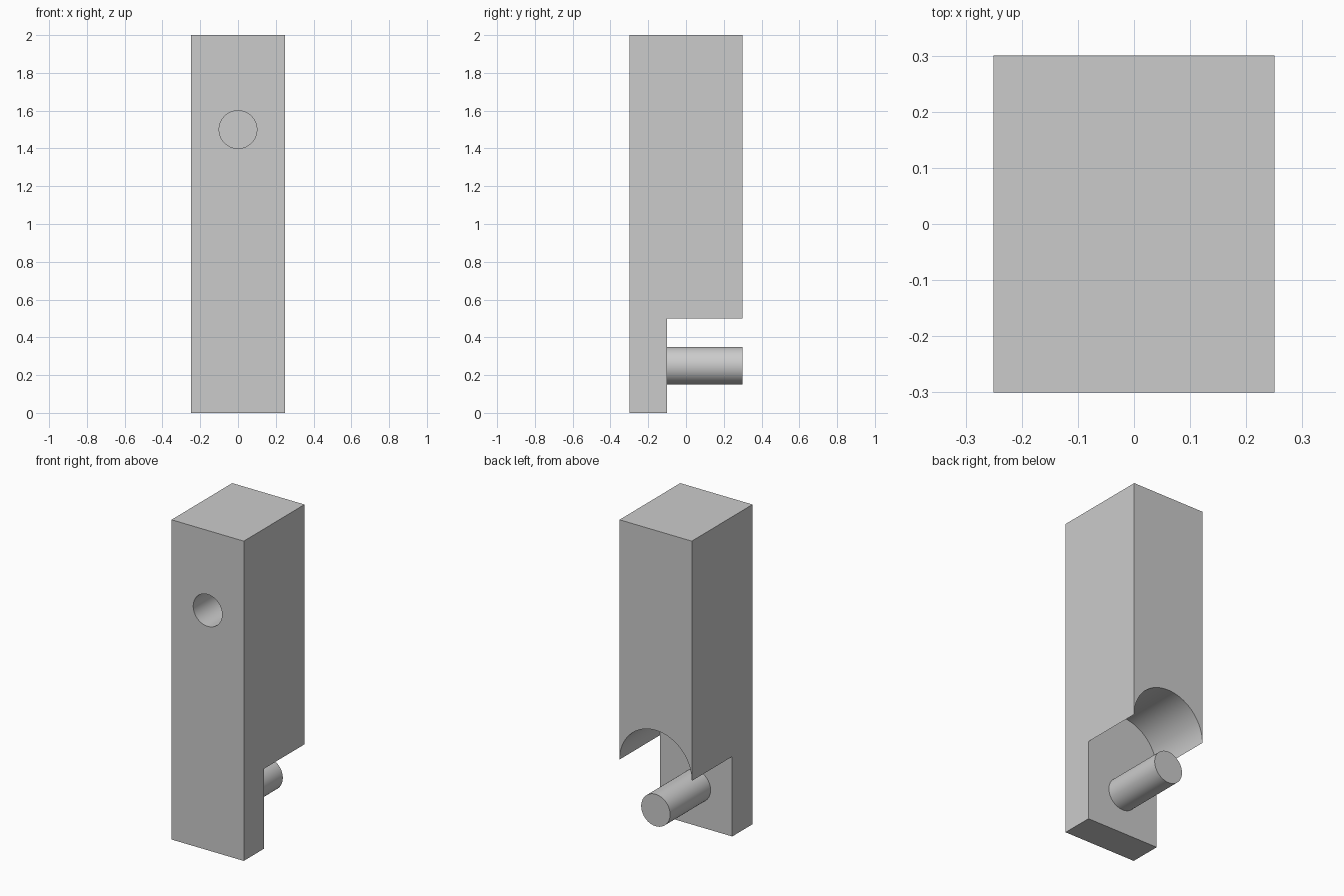
import bpy
import bmesh
import math
from mathutils import Vector

WIDTH, DEPTH, HEIGHT = 0.5, 0.6, 2.0
FRONT, BACK = -DEPTH / 2, DEPTH / 2
PEG_RADIUS, STEP_Y, ARCH_Z = 0.1, -0.1, 0.5

cube = bpy.data.objects.get("Cube")
if cube:
    bpy.data.objects.remove(cube, do_unlink=True)

grey = bpy.data.materials.new("plain grey")
grey.use_nodes = True
colour = (0.6, 0.6, 0.6, 1)
grey.diffuse_color = colour
grey.node_tree.nodes["Principled BSDF"].inputs["Base Color"].default_value = colour


def arc(radius, z, start, end, steps):
    """Points (x, z) along an arc centred on x = 0."""
    angles = [start + (end - start) * i / steps for i in range(steps + 1)]
    return [(radius * math.cos(a), z + radius * math.sin(a)) for a in angles]


def circle(radius, z):
    return arc(radius, z, 0, 2 * math.pi, 64)[:-1]


def extrude_profile(name, points, y0, y1):
    """Solid made by extruding an (x, z) outline along y."""
    bm = bmesh.new()
    face = bm.faces.new([bm.verts.new((x, y0, z)) for x, z in points])
    result = bmesh.ops.extrude_face_region(bm, geom=[face])
    moved = [g for g in result["geom"] if isinstance(g, bmesh.types.BMVert)]
    bmesh.ops.translate(bm, verts=moved, vec=Vector((0, y1 - y0, 0)))
    bmesh.ops.recalc_face_normals(bm, faces=bm.faces)
    mesh = bpy.data.meshes.new(name)
    bm.to_mesh(mesh)
    bm.free()
    mesh.materials.append(grey)
    obj = bpy.data.objects.new(name, mesh)
    bpy.context.collection.objects.link(obj)
    return obj


def activate(obj):
    bpy.ops.object.select_all(action="DESELECT")
    obj.select_set(True)
    bpy.context.view_layer.objects.active = obj


def cut(target, cutter):
    """Subtract the cutter and discard it."""
    activate(target)
    mod = target.modifiers.new("cut", "BOOLEAN")
    mod.operation = "DIFFERENCE"
    mod.solver = "EXACT"
    mod.object = cutter
    bpy.ops.object.modifier_apply(modifier=mod.name)
    bpy.data.objects.remove(cutter, do_unlink=True)


# Upright block
half = WIDTH / 2
body = extrude_profile(
    "body", [(-half, 0), (half, 0), (half, HEIGHT), (-half, HEIGHT)], FRONT, BACK)

# Arched recess behind the lower front plate
side = half + 0.2
arch = [(-side, -0.2), (side, -0.2), (side, ARCH_Z)]
arch += arc(half, ARCH_Z, 0, math.pi, 48) + [(-side, ARCH_Z)]
cut(body, extrude_profile("arch_cutter", arch, STEP_Y, BACK + 0.1))

# Blind round socket in the front, as deep as the peg is long
socket_end = FRONT + BACK - STEP_Y
cut(body, extrude_profile("socket_cutter", circle(PEG_RADIUS, 1.5),
                          FRONT - 0.1, socket_end))

# Peg standing out from the lower plate
peg = extrude_profile("peg", circle(PEG_RADIUS, 0.25), STEP_Y - 0.02, BACK)

for part in (body, peg):
    activate(part)
    bpy.ops.object.shade_smooth_by_angle(angle=math.radians(30))
